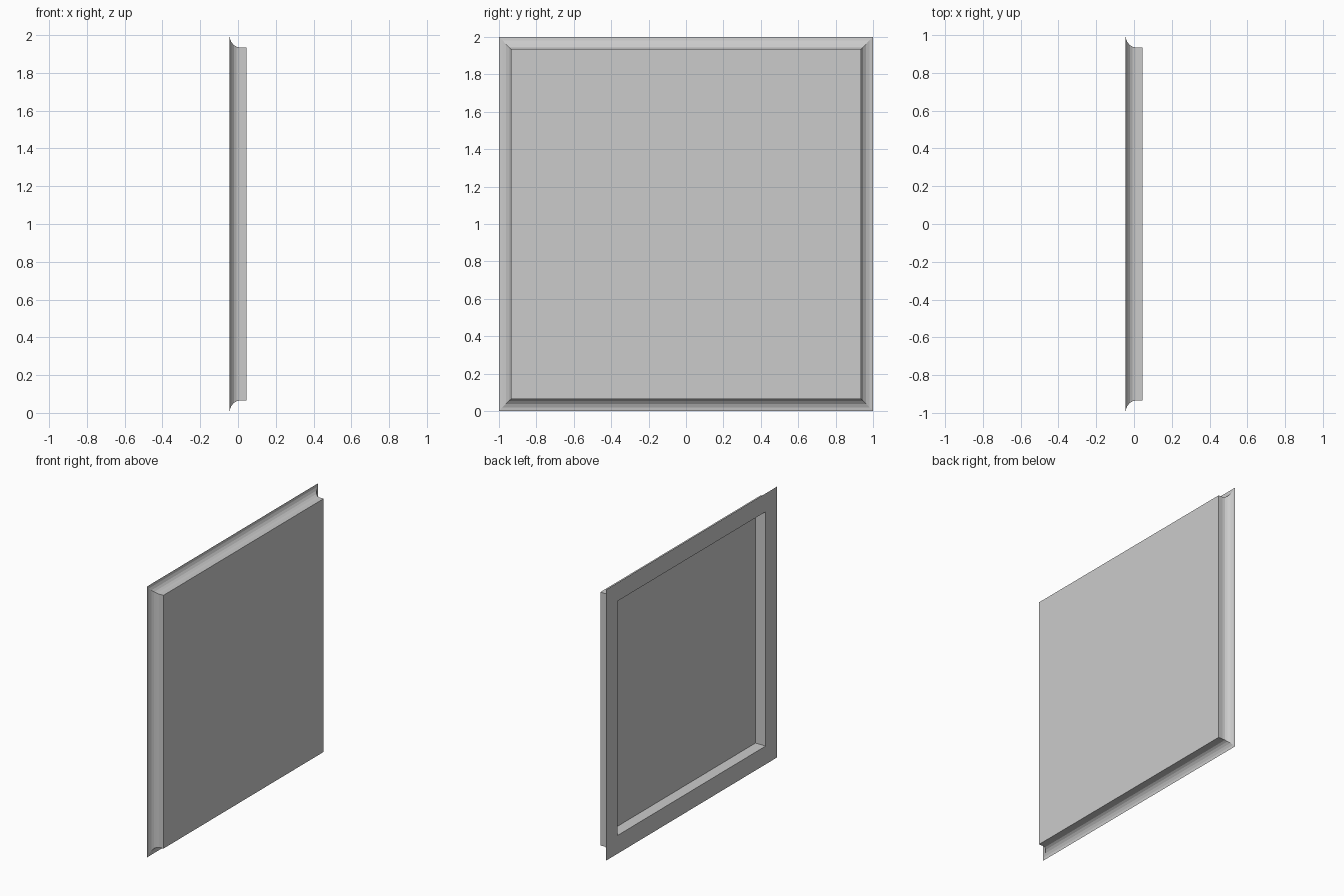
import bpy
import bmesh
import math

cube = bpy.data.objects.get("Cube")
if cube:
    bpy.data.objects.remove(cube, do_unlink=True)

# Plain grey finish
grey = bpy.data.materials.new("plain_grey")
grey.use_nodes = True
colour = (0.6, 0.6, 0.6, 1.0)
grey.diffuse_color = colour
grey.node_tree.nodes["Principled BSDF"].inputs["Base Color"].default_value = colour

BACK, FACE = -0.045, 0.045      # depth of the rear flange and the show face
RECESS_FLOOR = 0.038            # bottom of the rear recess
RECESS, BODY, FLANGE = 0.865, 0.935, 1.0  # half sizes
COVE_DEPTH, COVE_STEPS = 0.055, 5

# Section from recess floor, round the flange and cove, to the show face: (x, half size)
section = [(RECESS_FLOOR, RECESS), (BACK, RECESS)]
for i in range(COVE_STEPS + 1):
    a = math.pi / 2 * i / COVE_STEPS
    section.append((BACK + COVE_DEPTH * (1 - math.cos(a)),
                    FLANGE - (FLANGE - BODY) * math.sin(a)))
section.append((FACE, BODY))


def square_ring(bm, x, half):
    corners = [(-1, -1), (1, -1), (1, 1), (-1, 1)]
    return [bm.verts.new((x, y * half, 1 + z * half)) for y, z in corners]


# Sweep the section round the square with mitred corners, then cap both ends
bm = bmesh.new()
rings = [square_ring(bm, x, half) for x, half in section]
for a, b in zip(rings, rings[1:]):
    for i in range(4):
        j = (i + 1) % 4
        bm.faces.new((a[i], a[j], b[j], b[i]))
bm.faces.new(rings[0])
bm.faces.new(rings[-1])
bmesh.ops.recalc_face_normals(bm, faces=bm.faces)

mesh = bpy.data.meshes.new("coved_panel")
bm.to_mesh(mesh)
bm.free()
mesh.materials.append(grey)
panel = bpy.data.objects.new("coved_panel", mesh)
bpy.context.collection.objects.link(panel)
